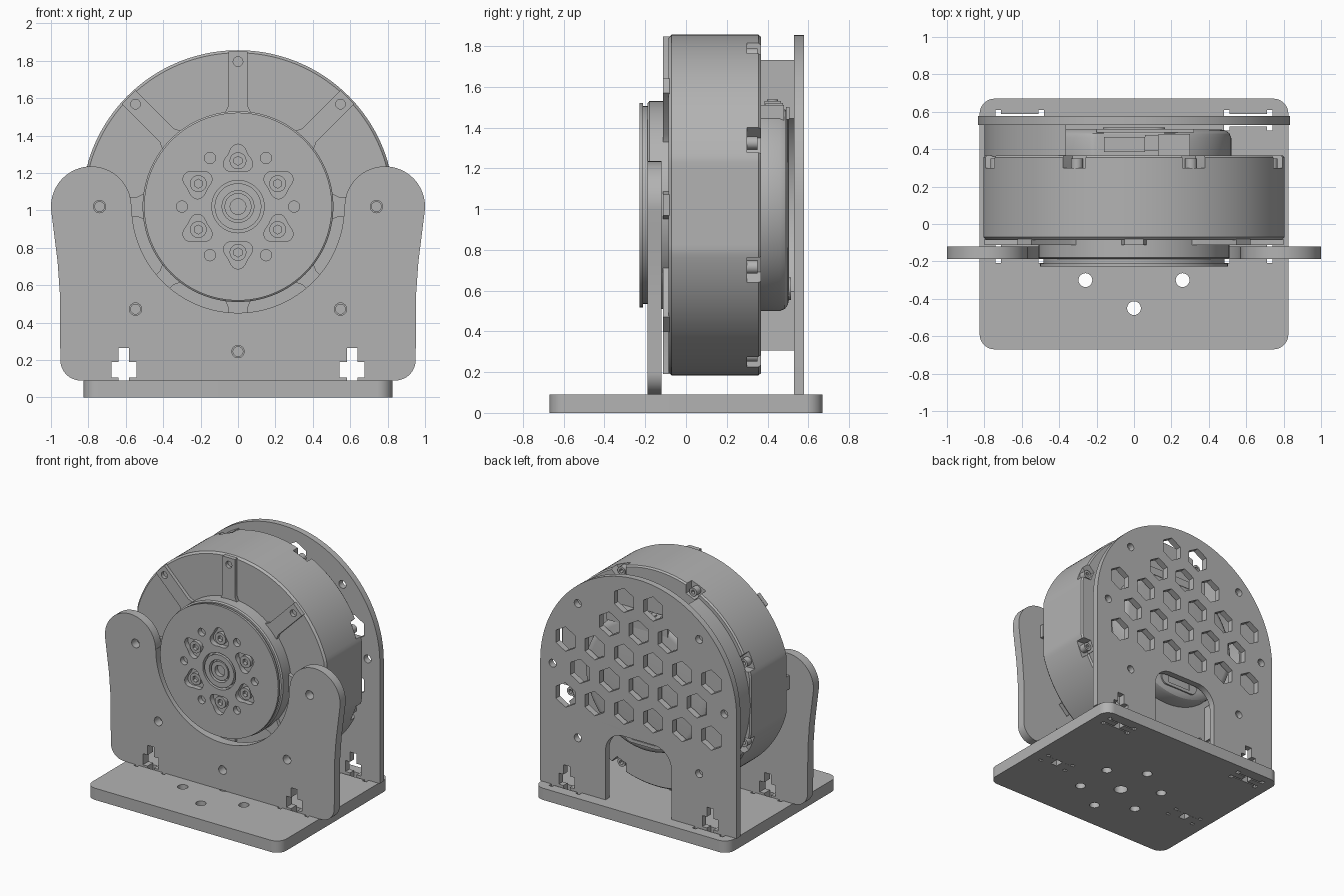
import bpy, bmesh
from math import sin, cos, pi, tau, radians
from mathutils import Matrix

if "Cube" in bpy.data.objects:
    bpy.data.objects.remove(bpy.data.objects["Cube"])

AXIS = 1.02            # height of the motor axis
EIGHTHS = [i * pi / 4 for i in range(8)]
SIXTHS = [i * pi / 3 for i in range(6)]

grey = bpy.data.materials.new("plain grey")
grey.use_nodes = True
grey.diffuse_color = (0.45, 0.45, 0.45, 1)
grey.node_tree.nodes["Principled BSDF"].inputs["Base Color"].default_value = grey.diffuse_color


def finish(name, bm):
    """Clean the mesh, colour it and shade it."""
    bmesh.ops.remove_doubles(bm, verts=bm.verts, dist=1e-5)
    bmesh.ops.recalc_face_normals(bm, faces=bm.faces)
    mesh = bpy.data.meshes.new(name)
    bm.to_mesh(mesh)
    bm.free()
    mesh.materials.append(grey)
    obj = bpy.data.objects.new(name, mesh)
    bpy.context.collection.objects.link(obj)
    bpy.ops.object.select_all(action='DESELECT')
    obj.select_set(True)
    bpy.context.view_layer.objects.active = obj
    bpy.ops.object.shade_smooth_by_angle(angle=radians(30))
    return obj


def plate(name, outlines, low, high, upright=True):
    """Filled outline with holes, extruded along y (upright) or z."""
    curve = bpy.data.curves.new(name, 'CURVE')
    curve.dimensions, curve.fill_mode = '2D', 'BOTH'
    curve.extrude = (high - low) / 2
    for outline in outlines:
        spline = curve.splines.new('POLY')
        spline.points.add(len(outline) - 1)
        for point, (u, v) in zip(spline.points, outline):
            point.co = (u, v, 0, 1)
        spline.use_cyclic_u = True
    temp = bpy.data.objects.new("temp", curve)
    bpy.context.collection.objects.link(temp)
    graph = bpy.context.evaluated_depsgraph_get()
    mesh = bpy.data.meshes.new_from_object(temp.evaluated_get(graph))
    bm = bmesh.new()
    bm.from_mesh(mesh)
    middle = (low + high) / 2
    if upright:
        move = Matrix.Translation((0, middle, 0)) @ Matrix.Rotation(pi / 2, 4, 'X')
    else:
        move = Matrix.Translation((0, 0, middle))
    bm.transform(move)
    bpy.data.objects.remove(temp)
    bpy.data.curves.remove(curve)
    bpy.data.meshes.remove(mesh)
    return finish(name, bm)


def loft(name, sections):
    """Skin between equal outlines placed at several y positions."""
    bm = bmesh.new()
    rings = [[bm.verts.new((x, y, z)) for x, z in loop] for y, loop in sections]
    for a, b in zip(rings, rings[1:]):
        for i in range(len(a)):
            bm.faces.new((a[i - 1], a[i], b[i], b[i - 1]))
    bm.faces.new(rings[0])
    bm.faces.new(rings[-1])
    return finish(name, bm)


def arc(u, v, r, start, end, n=16):
    angles = [radians(start + (end - start) * i / n) for i in range(n + 1)]
    return [(u + r * cos(a), v + r * sin(a)) for a in angles]


def circle(u, v, r, n=24):
    return arc(u, v, r, 0, 360, n)[:-1]


def hexagon(u, v, r):
    return arc(u, v, r, 30, 390, 6)[:-1]


def box(u0, u1, v0, v1):
    return [(u0, v0), (u1, v0), (u1, v1), (u0, v1)]


def polar(r, a):
    return r * cos(a), AXIS + r * sin(a)


def mirrored(half):
    return half + [(-u, v) for u, v in reversed(half) if abs(u) > 1e-4]


def turned(points, a):
    """Turn axis-centred points about the motor axis."""
    return [(u * cos(a) - v * sin(a), AXIS + u * sin(a) + v * cos(a)) for u, v in points]


def ring(r, flat=9, top=9, notch=None, n=240):
    """Circle about the axis with flat sides, a flat top or rim notches."""
    loop = []
    for i in range(n):
        a = tau * i / n
        size = notch if notch and abs(a % (pi / 4) - pi / 8) < 0.068 else r
        size = min(size, flat / max(abs(cos(a)), 1e-6), top / max(sin(a), 1e-6))
        loop.append(polar(size, a))
    return loop


# Base with mounting holes and tab slots
BASE_TOP = 0.09
quarter = [(0.13, 0.055), (0.1, 0.055), (0.1, 0.034)]
slot_half = quarter + [(-u, v) for u, v in reversed(quarter)]
slot = slot_half + [(-u, -v) for u, v in slot_half]
base_half = arc(0.745, -0.59, 0.08, -90, 0) + arc(0.745, 0.59, 0.08, 0, 90)
holes = [circle(0.3 * cos(a + pi / 6), -0.15 + 0.3 * sin(a + pi / 6), 0.037) for a in SIXTHS]
holes.append(circle(0, -0.15, 0.05))
for y in (-0.153, 0.554):
    for x in (-0.61, 0.61):
        holes.append([(x + u, y + v) for u, v in slot])
plate("base", [mirrored(base_half)] + holes, 0, BASE_TOP, upright=False)

# Split tab with a cross-shaped opening, shared by both uprights
half_tab = [(-0.13, BASE_TOP), (-0.13, 0), (-0.028, 0), (-0.028, 0.105),
            (-0.067, 0.105), (-0.067, 0.19), (-0.028, 0.19), (-0.028, 0.265)]
tab = [(0.61 + u, v) for u, v in half_tab + [(-u, v) for u, v in reversed(half_tab)]]

# Front bracket with two lobes and a round cradle
front_half = (tab + arc(0.84, 0.2, 0.11, -90, 0) + [(0.952, 0.55), (0.965, 0.73), (0.98, 0.85)]
              + arc(0.785, AXIS, 0.215, -10, 180, 32) + arc(0, AXIS, 0.568, 0, -90, 32))
rib_hole = [0.74 if i % 4 == 0 else 0.775 for i in range(8)]
holes = [circle(*polar(rib_hole[i], EIGHTHS[i]), 0.033) for i in (0, 4, 5, 6, 7)]
plate("front_bracket", [mirrored(front_half)] + holes, -0.188, -0.12)

# Rear bracket with an arch and a honeycomb
rear_half = (arc(0.13, 0.47, 0.15, 90, 0) + [(0.28, BASE_TOP)] + tab + [(0.835, BASE_TOP)]
             + arc(0, AXIS, 0.835, 0, 90, 48))
PITCH = 0.248
holes = []
for row, count in {3: 2, 2: 3, 1: 6, 0: 5, -1: 6}.items():
    for k in range(count):
        holes.append(hexagon((k - (count - 1) / 2) * PITCH, AXIS + row * PITCH * 0.866, 0.094))
holes += [circle(*polar(0.73, EIGHTHS[i]), 0.03) for i in (0, 1, 3, 4, 5, 7)]
plate("rear_bracket", [mirrored(rear_half)] + holes, 0.53, 0.578)

# Motor housing with flat sides and a notched rear rim
FLAT = 0.805
loft("motor_housing", [(-0.085, ring(0.822, FLAT - 0.012)), (-0.07, ring(0.836, FLAT)),
                       (0.3, ring(0.836, FLAT))])
loft("rear_rim", [(0.3, ring(0.836, FLAT, notch=0.765)), (0.355, ring(0.836, FLAT, notch=0.765)),
                  (0.367, ring(0.826, FLAT - 0.01, notch=0.765))])
for a in EIGHTHS:
    x, z = polar(0.797, a + pi / 8)
    plate("rim_screw", [circle(x, z, 0.032), hexagon(x, z, 0.016)], 0.3, 0.35)

# Raised ribs on the front cover
for i, a in enumerate(EIGHTHS):
    end = 0.8 if i % 4 == 0 else 0.828
    bar = [(0.5, -0.07), (0.54, -0.052), (end, -0.052), (end, 0.052), (0.54, 0.052), (0.5, 0.07)]
    plate("cover_rib", [turned(bar, a), circle(*polar(rib_hole[i], a), 0.026)], -0.112, -0.08)

# Output hub with pockets, screws and a stepped centre
loft("hub", [(-0.188, ring(0.5)), (-0.18, ring(0.51)), (-0.08, ring(0.51))])
holes = [circle(0, AXIS, 0.14, 48)]
for a in SIXTHS:
    lobe = [((0.072 + 0.012 * cos(3 * t)) * cos(t) + 0.25, (0.072 + 0.012 * cos(3 * t)) * sin(t))
            for t in [tau * k / 36 for k in range(36)]]
    holes += [turned(lobe, a + pi / 6), circle(*polar(0.3, a), 0.03)]
plate("hub_neck", [ring(0.485)] + holes, -0.21, -0.187)
plate("hub_face", [ring(0.502)] + holes, -0.228, -0.21)
for a in SIXTHS:
    x, z = polar(0.245, a + pi / 6)
    plate("hub_screw", [circle(x, z, 0.045), hexagon(x, z, 0.024)], -0.215, -0.187)
plate("centre_ring", [circle(0, AXIS, 0.125, 48), circle(0, AXIS, 0.085, 48)], -0.228, -0.187)
plate("centre_boss", [circle(0, AXIS, 0.072, 32), circle(0, AXIS, 0.042, 32)], -0.222, -0.187)

# Rear cap with rounded edge and a flat for the connectors
loft("rear_cap", [(0.36, ring(0.52, top=0.47)), (0.46, ring(0.52, top=0.47)),
                  (0.485, ring(0.51, top=0.47)), (0.5, ring(0.49, top=0.46)),
                  (0.505, ring(0.465, top=0.445))])
plate("connector", [box(-0.16, 0.06, 1.46, 1.53)], 0.385, 0.465)
plate("connector_plug", [box(0.06, 0.13, 1.46, 1.52)], 0.39, 0.475)
plate("connector_wall", [box(0.13, 0.3, 1.4, 1.51)], 0.365, 0.48)
plate("connector_guard", [box(-0.2, 0.32, 1.44, 1.5)], 0.49, 0.508)
for x in (-0.11, -0.02):
    bm = bmesh.new()
    bmesh.ops.create_cone(bm, cap_ends=True, segments=20, radius1=0.027, radius2=0.027, depth=0.01,
                          matrix=Matrix.Translation((x, 0.425, 1.533)))
    finish("connector_screw", bm)

# Lower port and screws seen through the arch
port = arc(-0.11, 0.61, 0.055, 90, 270) + arc(0.11, 0.61, 0.055, -90, 90)
plate("port_rim", [port, box(-0.1, 0.1, 0.58, 0.64)], 0.5, 0.515)

# Curved spacer between housing and rear bracket
spacer = arc(0, AXIS, 0.8, 117, 243, 48) + arc(0, AXIS, 0.56, 229.3, 130.7, 40)
plate("side_spacer", [spacer], 0.36, 0.532)
